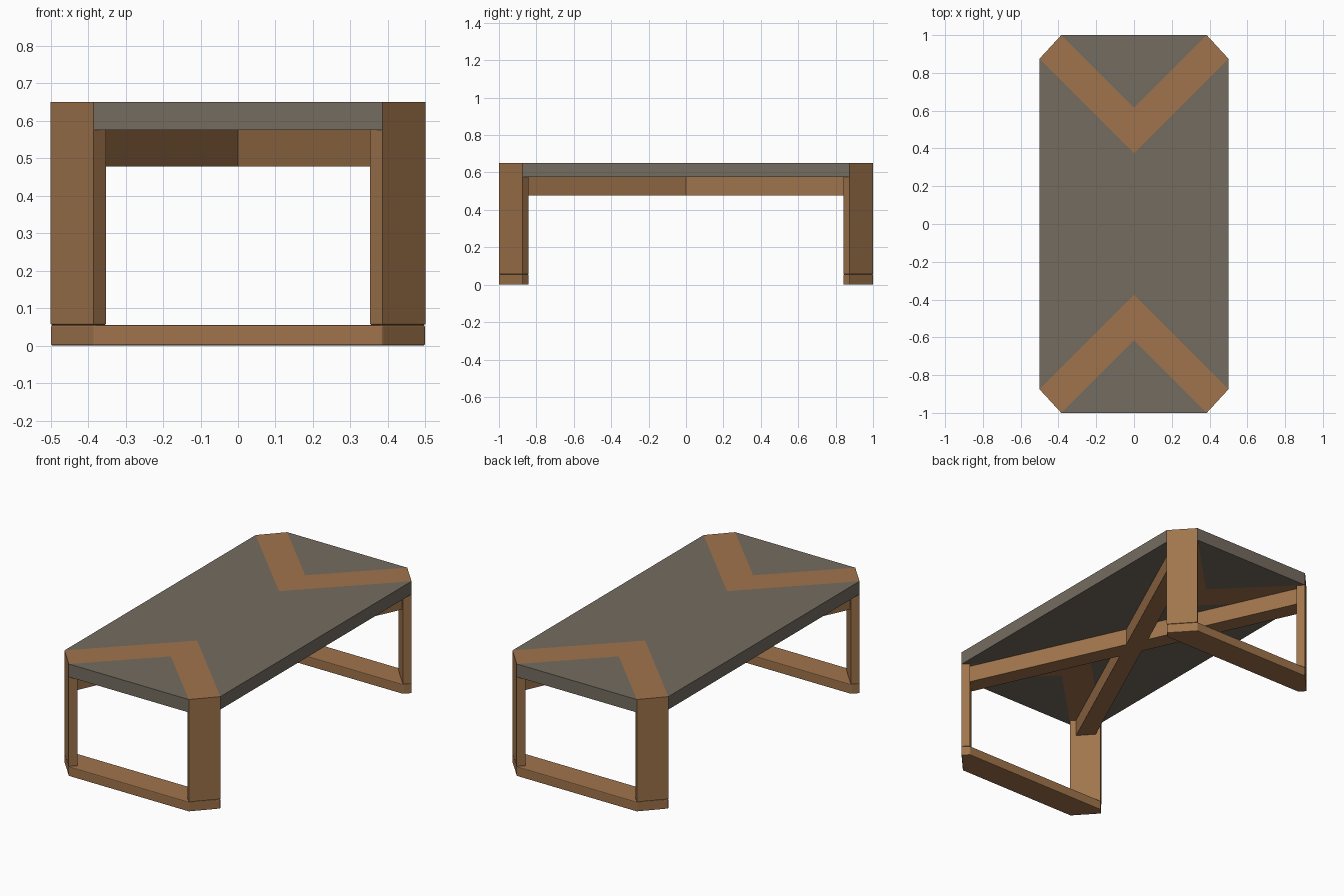
import bpy, bmesh
from mathutils import Vector

if "Cube" in bpy.data.objects:
    bpy.data.objects.remove(bpy.data.objects["Cube"])


def make_material(name, color):
    m = bpy.data.materials.new(name)
    m.use_nodes = True
    m.diffuse_color = color
    m.node_tree.nodes["Principled BSDF"].inputs["Base Color"].default_value = color
    return m


wood = make_material("warm wood", (0.35, 0.175, 0.072, 1))
slate = make_material("grey slate", (0.175, 0.15, 0.118, 1))


def prism(name, outline, z0, z1, mat, bevel_low=0, bevel_all=False):
    """Extrude a plan outline from z0 to z1, optionally softening its edges."""
    bm = bmesh.new()
    face = bm.faces.new([bm.verts.new((x, y, z0)) for x, y in outline])
    ext = bmesh.ops.extrude_face_region(bm, geom=[face])
    for v in ext["geom"]:
        if isinstance(v, bmesh.types.BMVert):
            v.co.z = z1
    bmesh.ops.recalc_face_normals(bm, faces=bm.faces)
    if bevel_low:
        edges = [e for e in bm.edges
                 if bevel_all or all(v.co.z < z0 + 1e-4 for v in e.verts)]
        bmesh.ops.bevel(bm, geom=edges, offset=bevel_low, segments=2,
                        profile=0.5, affect='EDGES')
    mesh = bpy.data.meshes.new(name)
    bm.to_mesh(mesh)
    bm.free()
    mesh.materials.append(mat)
    obj = bpy.data.objects.new(name, mesh)
    bpy.context.scene.collection.objects.link(obj)
    return obj


# Plan dimensions shared by the parts
HX, HY = 0.5, 1.0            # half width, half length
CX, CY = 0.385, 0.875        # where the cut corners begin
DEPTH = 0.033                # leg thickness along each axis
BAR, UNDER, TOP = 0.055, 0.575, 0.65
TIP_OUT, TIP_IN = HY - CX, CY - HX

# Central panel, with a V notch at both ends
prism("centre_panel", [(HX, -CY), (HX, CY), (0, TIP_IN),
                       (-HX, CY), (-HX, -CY), (0, -TIP_IN)], UNDER, TOP, slate)

for s, end in ((-1, "front"), (1, "back")):
    # Triangular end panel
    prism(end + "_panel", [(-CX, s * HY), (CX, s * HY), (0, s * TIP_OUT)],
          UNDER, TOP, slate)

    # Mitred V inlay running through the top
    a, b = CX - DEPTH, HX - DEPTH
    prism(end + "_inlay", [(a, s * (HY - DEPTH)), (b, s * (CY - DEPTH)), (0, s * TIP_IN),
                           (-b, s * (CY - DEPTH)), (-a, s * (HY - DEPTH)),
                           (0, s * TIP_OUT)], UNDER, TOP, wood)

    # Floor bar with cut corners
    prism(end + "_foot_bar", [(CX, s * HY), (HX, s * CY), (b, s * (CY - DEPTH)),
                              (-b, s * (CY - DEPTH)), (-HX, s * CY), (-CX, s * HY)],
          0, BAR, wood, 0.004, True)

    # Angled corner legs
    for t, side in ((-1, "right"), (1, "left")):
        prism(end + "_" + side + "_leg",
              [(t * CX, s * HY), (t * HX, s * CY),
               (t * b, s * (CY - DEPTH)), (t * a, s * (HY - DEPTH))],
              BAR, TOP, wood, 0.004)

# Crossed beams under the top, ending inside the legs
for t, name in ((1, "cross_beam_a"), (-1, "cross_beam_b")):
    tip = Vector((t * 0.418, 0.914))
    n = Vector((-tip.y, tip.x)).normalized() * 0.05
    # Ends follow the slanted inner face of each leg
    slope = Vector((-t, 1.087)).normalized()
    w = slope * (n.length_squared / n.dot(slope))
    prism(name, [tip + w, tip - w, -tip - w, -tip + w], 0.478, UNDER, wood)
